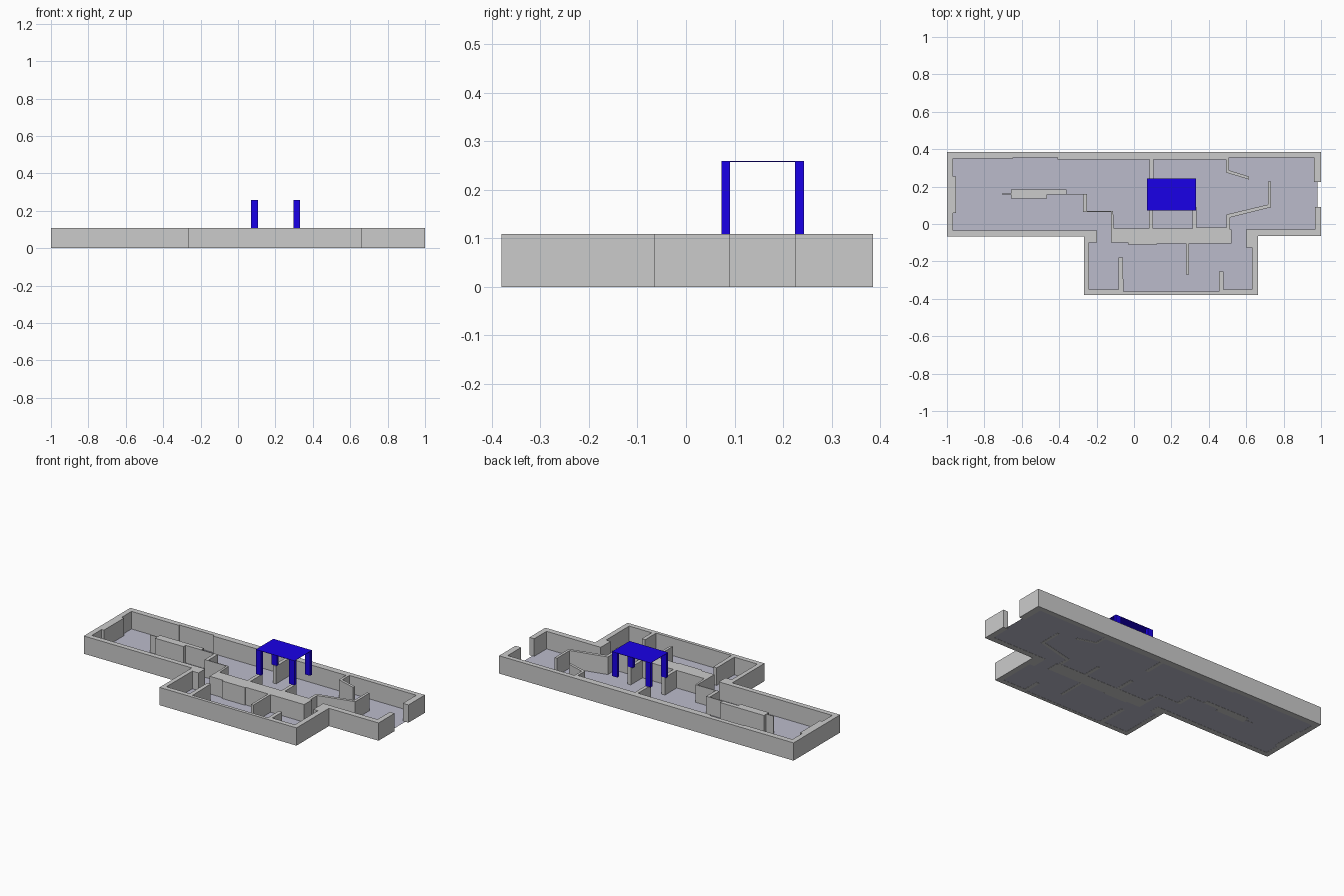
import bpy, bmesh

WALL_H = 0.109


def material(name, color):
    m = bpy.data.materials.new(name)
    m.diffuse_color = color
    return m


def slab(name, pts, z0, z1, mat=None):
    """Extrude a closed plan outline from z0 to z1 (flat sheet if equal)."""
    bm = bmesh.new()
    face = bm.faces.new([bm.verts.new((x, y, z0)) for x, y in pts])
    if z1 > z0:
        ext = bmesh.ops.extrude_face_region(bm, geom=[face], use_keep_orig=True)
        top = [g for g in ext["geom"] if isinstance(g, bmesh.types.BMVert)]
        bmesh.ops.translate(bm, verts=top, vec=(0, 0, z1 - z0))
    bmesh.ops.recalc_face_normals(bm, faces=bm.faces[:])
    me = bpy.data.meshes.new(name)
    bm.to_mesh(me)
    bm.free()
    ob = bpy.data.objects.new(name, me)
    bpy.context.collection.objects.link(ob)
    if mat:
        me.materials.append(mat)
    return ob


def rect(x0, x1, y0, y1):
    return [(x0, y0), (x1, y0), (x1, y1), (x0, y1)]


floor_mat = material("floor_grey", (0.5, 0.5, 0.6, 1))
blue = material("blue", (0.01, 0.0, 0.8, 1))

# Outer wall: outside outline, then back along the inside with its partitions
outside = [(1, .225), (1, .385), (-1, .385), (-1, -.067), (-.267, -.067),
           (-.267, -.38), (.663, -.38), (.663, -.065), (1, -.065), (1, .09)]
inside = [
    (.968, .09), (.968, -.03), (.6, -.03), (.6, -.126), (.631, -.126),
    (.631, -.35), (.478, -.35), (.478, -.254), (.455, -.254), (.455, -.36),
    (-.056, -.36), (-.06, -.179), (-.083, -.179), (-.083, -.35), (-.24, -.35),
    (-.24, -.1), (-.198, -.1), (-.198, -.035), (-.968, -.035), (-.968, .06),
    (-.952, .06), (-.952, .254), (-.968, .254), (-.968, .35), (-.647, .35),
    (-.647, .356), (-.41, .356), (-.41, .345), (.084, .345), (.084, .22),
    (.105, .22), (.105, .345), (.492, .345), (.492, .275), (.615, .238),
    (.615, .254), (.508, .287), (.508, .355), (.962, .355), (.962, .225)]
slab("outer_wall", outside + inside, 0, WALL_H)

# Middle wall: stepped left arm, central spine and angled right arm
middle = [
    (-.706, .162), (-.658, .162), (-.658, .184), (-.361, .184), (-.361, .161),
    (-.25, .161), (-.25, .07), (-.112, .07), (-.107, -.024), (.08, -.024),
    (.08, .09), (.102, .09), (.102, -.024), (.312, -.024), (.312, .09),
    (.333, .09), (.333, -.02), (.495, -.02), (.495, .051), (.717, .104),
    (.717, .227), (.733, .227), (.733, .09), (.513, .035), (.513, -.03),
    (.522, -.03), (.522, -.104), (.294, -.104), (.294, -.27), (.278, -.27),
    (.278, -.104), (.123, -.104), (.123, -.11), (-.032, -.11), (-.032, -.1),
    (-.123, -.1), (-.123, .064), (-.272, .064), (-.272, .157), (-.465, .157),
    (-.465, .136), (-.658, .136), (-.658, .157), (-.706, .157)]
slab("middle_wall", middle, 0, WALL_H)

# Floor sheet just above the wall bottoms
floor = [(.98, -.05), (.98, .37), (-.98, .37), (-.98, -.05),
         (-.255, -.05), (-.255, -.37), (.65, -.37), (.65, -.05)]
slab("floor", floor, 0.001, 0.001, floor_mat)

# Blue canopy: thin top on four legs standing at wall height
X0, X1, Y0, Y1, TOP = .07, .332, .073, .243, .259
slab("canopy_top", rect(X0, X1, Y0, Y1), TOP - .002, TOP, blue)
LX, LY = .036, .018
for xn, lx in (("left", X0), ("right", X1 - LX)):
    for yn, ly in (("front", Y0), ("back", Y1 - LY)):
        slab(f"canopy_leg_{yn}_{xn}", rect(lx, lx + LX, ly, ly + LY),
             WALL_H, TOP - .002, blue)
